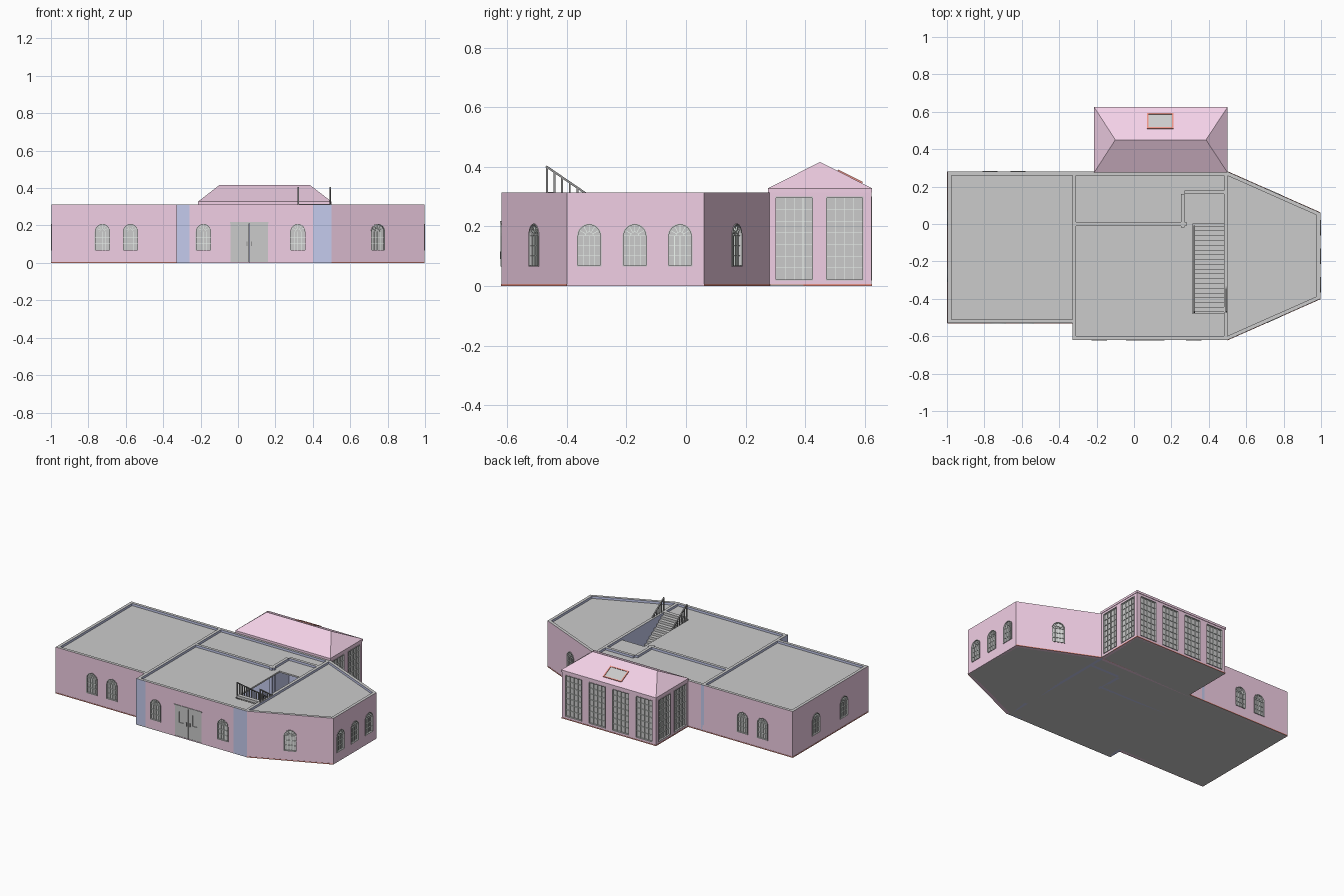
import bpy, bmesh, math
from mathutils import Matrix, Vector

if "Cube" in bpy.data.objects:
    bpy.data.objects.remove(bpy.data.objects["Cube"])


def mat(name, *rgb):
    m = bpy.data.materials.new(name)
    m.diffuse_color = (*rgb, 1)
    m.use_nodes = True
    m.node_tree.nodes["Principled BSDF"].inputs["Base Color"].default_value = m.diffuse_color
    return m


PINK = mat("pink_render", 0.88, 0.62, 0.78)
ROOF = mat("pink_roof", 0.9, 0.64, 0.8)
BLUE = mat("blue_plaster", 0.56, 0.6, 0.85)
GREY = mat("grey_cap", 0.8, 0.8, 0.8)
RED = mat("red_trim", 0.85, 0.3, 0.25)
WHITE = mat("white_bars", 0.88, 0.95, 0.9)
DARK = mat("dark_metal", 0.3, 0.3, 0.3)


def add(name, data, M=Matrix()):
    ob = bpy.data.objects.new(name, data)
    bpy.context.collection.objects.link(ob)
    ob.matrix_world = M
    return ob


def finish(name, bm, M=Matrix(), mats=()):
    """Mesh object; three materials mean outer side, inner side, top."""
    me = bpy.data.meshes.new(name)
    bm.to_mesh(me)
    bm.free()
    for m in mats:
        me.materials.append(m)
    if len(mats) == 3:
        for p in me.polygons:
            p.material_index = 1 if p.normal.z < -0.5 else 2 if p.normal.y > 0.9 and p.center.y > 0.3 else 0
    return add(name, me, M)


def panel(name, loops, z0, z1, M=Matrix(), mats=()):
    """Flat outline with holes, extruded from z0 to z1 in its own frame."""
    cu = bpy.data.curves.new(name, 'CURVE')
    cu.dimensions, cu.fill_mode, cu.extrude = '2D', 'BOTH', (z1 - z0) / 2
    for loop in loops:
        sp = cu.splines.new('POLY')
        sp.points.add(len(loop) - 1)
        for pt, (x, y) in zip(sp.points, loop):
            pt.co = (x, y, 0, 1)
        sp.use_cyclic_u = True
    tmp = add("tmp", cu)
    dg = bpy.context.evaluated_depsgraph_get()
    me = bpy.data.meshes.new_from_object(tmp.evaluated_get(dg))
    bm = bmesh.new()
    bm.from_mesh(me)
    bpy.data.objects.remove(tmp)
    bpy.data.curves.remove(cu)
    bpy.data.meshes.remove(me)
    bmesh.ops.remove_doubles(bm, verts=bm.verts, dist=1e-5)
    bmesh.ops.recalc_face_normals(bm, faces=bm.faces)
    bmesh.ops.translate(bm, verts=bm.verts, vec=(0, 0, (z0 + z1) / 2))
    for f in bm.faces:
        f.material_index = 0
        f.smooth = False
    return finish(name, bm, M, mats)


def bar(bm, a, b, w, z0, z1):
    a, b = Vector(a), Vector(b)
    d, c = b - a, (a + b) / 2
    bmesh.ops.create_cube(bm, size=1, matrix=Matrix.Translation((c.x, c.y, (z0 + z1) / 2))
                          @ Matrix.Rotation(math.atan2(d.y, d.x), 4, 'Z')
                          @ Matrix.Diagonal((d.length, w, z1 - z0, 1)))


def frame(o, u, v):
    u, v = Vector(u).normalized(), Vector(v).normalized()
    return Matrix.Translation(o) @ Matrix((u, v, u.cross(v))).transposed().to_4x4()


def rect(x0, x1, y0, y1):
    return [(x0, y0), (x1, y0), (x1, y1), (x0, y1)]


def arch(c, r, y0, spring):
    return [(c - r, y0), (c + r, y0)] + [
        (c + r * math.cos(i * math.pi / 12), spring + r * math.sin(i * math.pi / 12)) for i in range(13)]


def shift(loop, u):
    return [(x + u, y) for x, y in loop]


# Window prototypes: frame, glass and glazing bars centred on u = 0
def window_kit(kind, outer, inner, bars):
    bm = bmesh.new()
    for a, b in bars:
        bar(bm, a, b, 0.002, -0.013, -0.004)
    parts = [panel(kind + "_frame", [outer, inner], -0.021, 0.003),
             panel(kind + "_glass", [inner], -0.012, -0.009),
             finish(kind + "_bars", bm, mats=[WHITE])]
    meshes = [(p.name, p.data) for p in parts]
    for p in parts:
        bpy.data.objects.remove(p)
    return outer, meshes


def grid(r, y0, y1, cols, rows):
    v = [((x, y0), (x, y1)) for x in (-r + 2 * r * i / cols for i in range(1, cols))]
    return v + [((-r, y), (r, y)) for y in (y0 + (y1 - y0) * i / rows for i in range(1, rows + 1))]


S = 0.168
fan = [((0.014 * math.cos(t), S + 0.014 * math.sin(t)), (0.037 * math.cos(t), S + 0.037 * math.sin(t)))
       for t in (math.pi * i / 6 for i in range(1, 6))]
hub = [(0.014 * math.cos(math.pi * i / 6), S + 0.014 * math.sin(math.pi * i / 6)) for i in range(7)]
ARCHED = window_kit("arched_window", arch(0, 0.041, 0.065, S), arch(0, 0.037, 0.069, S),
                    grid(0.037, 0.069, S, 4, 3) + fan + list(zip(hub, hub[1:])))
TALL = window_kit("tall_window", rect(-0.063, 0.063, 0.018, 0.3), rect(-0.06, 0.06, 0.022, 0.296),
                  grid(0.06, 0.022, 0.296, 4, 7))
H, T = 0.313, 0.02
DOOR = rect(-0.1, 0.1, 0.006, 0.212)


def wall(name, p, q, kit=None, us=(), color=PINK, holes=(), plinth=True):
    p, q = Vector((*p, 0)), Vector((*q, 0))
    M, L = frame(p, q - p, (0, 0, 1)), (q - p).length
    cuts = [shift(kit[0], u) for u in us] + list(holes)
    panel(name, [rect(0, L, 0, H)] + cuts, -T, 0, M, [color, BLUE, GREY])
    for u in us:
        for n, me in kit[1]:
            add(n, me, M @ Matrix.Translation((u, 0, 0)))
    if plinth:
        panel(name + "_plinth", [rect(0, L, 0, 0.006)], -0.001, 0.002, M, [RED])
    return M


# Main building outer walls
X = 0.997
slant = math.hypot(X - 0.5, 0.22) / 2
wall("front_left_wall", (-X, -0.53), (-0.33, -0.53), ARCHED, (0.272, 0.422))
wall("front_return_wall", (-0.33, -0.53), (-0.33, -0.62), color=BLUE, plinth=False)
wall("front_blue_pier_left", (-0.33, -0.62), (-0.26, -0.62), color=BLUE, plinth=False)
door_at = wall("front_door_wall", (-0.26, -0.62), (0.4, -0.62), ARCHED, (0.075, 0.58),
               holes=[shift(DOOR, 0.32)], plinth=False) @ Matrix.Translation((0.32, 0, 0))
wall("front_blue_pier_right", (0.4, -0.62), (0.5, -0.62), color=BLUE, plinth=False)
wall("front_slanted_wall", (0.5, -0.62), (X, -0.4), ARCHED, (slant,))
wall("end_wall", (X, -0.4), (X, 0.06), ARCHED, (0.075, 0.228, 0.38), plinth=False)
wall("back_slanted_wall", (X, 0.06), (0.5, 0.28), ARCHED, (slant,))
wall("back_wall", (0.5, 0.28), (-X, 0.28), ARCHED, (1.12, 1.27))
wall("left_wall", (-X, 0.28), (-X, -0.53), ARCHED, (0.25, 0.55))

# Garden room walls
wall("garden_room_right_wall", (0.497, 0.28), (0.497, 0.622), TALL, (0.083, 0.253))
wall("garden_room_back_wall", (0.497, 0.622), (-0.21, 0.622), TALL, [0.089 + 0.1765 * i for i in range(4)])
wall("garden_room_left_wall", (-0.21, 0.622), (-0.21, 0.28), TALL, (0.089, 0.259))

# Inner partitions, standing slightly above the flat roof
for p, q in (((-0.31, -0.62), (-0.31, 0.28)), ((0.5, -0.61), (0.5, 0.28)), ((-0.33, -0.01), (0.28, -0.01)),
             ((0.27, -0.02), (0.27, 0.16)), ((0.27, 0.16), (0.5, 0.16))):
    wall("partition", p, q, color=BLUE, plinth=False)

# Floor and flat roof with stair opening
outline = [(-X, -0.53), (-0.33, -0.53), (-0.33, -0.62), (0.5, -0.62), (X, -0.4), (X, 0.06), (0.5, 0.28)]
inner = [(x * 0.99, y * 0.985) for x, y in outline + [(-X, 0.28)]]
panel("floor", [outline + [(0.497, 0.622), (-0.21, 0.622), (-0.21, 0.28), (-X, 0.28)]], 0, 0.005)
panel("flat_roof", [inner, rect(0.312, 0.5, -0.478, 0)], 0.288, 0.298)

# Hipped roof over the garden room
bm = bmesh.new()
for x, y in rect(-0.213, 0.5, 0.275, 0.625):
    for z in (H, 0.328):
        bm.verts.new((x, y, z))
for x in (-0.1, 0.385):
    bm.verts.new((x, 0.45, 0.416))
bmesh.ops.convex_hull(bm, input=bm.verts)
bmesh.ops.dissolve_limit(bm, angle_limit=0.01, verts=bm.verts, edges=bm.edges)
finish("hipped_roof", bm, mats=[ROOF])

# Skylight on the back slope
M = frame((0.14, 0.55, 0.416 - 0.1 * 0.088 / 0.175), (-1, 0, 0), (0, -0.175, 0.088))
panel("skylight_frame", [rect(-0.07, 0.07, -0.046, 0.046), rect(-0.062, 0.062, -0.039, 0.039)], -0.004, 0.005, M, [RED])
panel("skylight_glass", [rect(-0.062, 0.062, -0.039, 0.039)], -0.002, 0.002, M)

# Double front door: leaves with glazed panels, lintel and handles
for s in (-1, 1):
    lo, hi = sorted((0.001 * s, 0.1 * s))
    pane = rect(lo + 0.03, hi - 0.03, 0.1, 0.175)
    panel("door_leaf", [rect(lo, hi, 0.006, 0.212), pane], -0.012, -0.002, door_at)
    panel("door_glass", [pane], -0.009, -0.006, door_at)
    panel("door_handle", [rect(0.012 * s - 0.003, 0.012 * s + 0.003, 0.09, 0.115)], -0.002, 0.004, door_at, [DARK])
panel("door_lintel", [rect(-0.104, 0.104, 0.21, 0.218)], -0.02, 0.004, door_at)

# Staircase rising to the roof
N, RUN, RISE = 18, 0.46, 0.315
bm = bmesh.new()
for i in range(N):
    top = RISE * (N - i) / N
    bmesh.ops.create_cube(bm, size=1, matrix=Matrix.Translation((0.409, -0.47 + RUN * (i + 0.5) / N, top - RISE / N / 2))
                          @ Matrix.Diagonal((0.17, RUN / N, RISE / N, 1)))
finish("stair_steps", bm)
for x in (0.322, 0.494):
    bm = bmesh.new()
    bar(bm, (0, 0.402), (RUN, 0.087), 0.007, -0.004, 0.004)
    bar(bm, (0, RISE - 0.01), (RUN - 0.015, 0.01), 0.02, -0.003, 0.003)
    for i in range(N):
        u = 0.003 + RUN * i / N
        y = RISE * (1 - u / RUN)
        bar(bm, (u, y), (u, y + 0.087), 0.006, -0.003, 0.003)
    finish("stair_railing", bm, frame((x, -0.47, 0), (0, 1, 0), (0, 0, 1)), [DARK])
